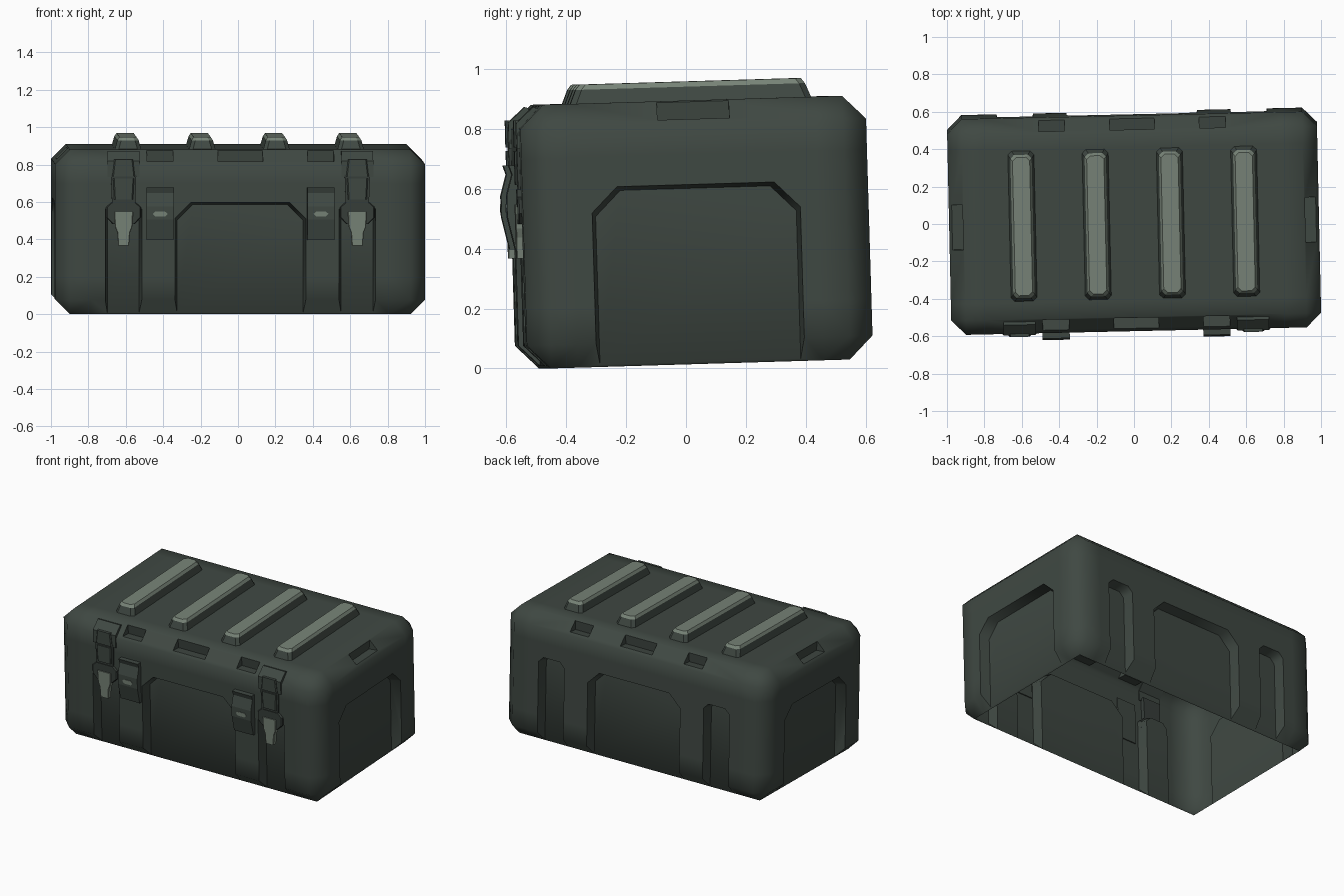
import bpy, bmesh, math
from mathutils import Matrix, Vector

if "Cube" in bpy.data.objects:
    bpy.data.objects.remove(bpy.data.objects["Cube"])

# Half length, half width, height and edge chamfer of the case
HL, HW, H, CH = 0.989, 0.577, 0.88, 0.078
# The whole case leans slightly and is turned slightly
PLACE = (Matrix.Translation((0, 0.028, 0.015)) @ Matrix.Rotation(0.022, 4, 'Z')
         @ Matrix.Rotation(0.030, 4, 'X'))


def material(name, rgb):
    m = bpy.data.materials.new(name)
    m.diffuse_color = (*rgb, 1)
    m.use_nodes = True
    m.node_tree.nodes["Principled BSDF"].inputs["Base Color"].default_value = m.diffuse_color
    return m


GREEN = material("dark_green", (0.050, 0.065, 0.055))
PALE = material("worn_pale_green", (0.185, 0.228, 0.185))
DARK = material("latch_dark", (0.038, 0.048, 0.042))


def loft(bm, rings):
    """Skin a closed solid through rings of equal point count."""
    vs = [[bm.verts.new(p) for p in r] for r in rings]
    n = len(vs[0])
    faces = [bm.faces.new(vs[0]), bm.faces.new(vs[-1])]
    for a, b in zip(vs, vs[1:]):
        for i in range(n):
            j = (i + 1) % n
            faces.append(bm.faces.new((a[i], a[j], b[j], b[i])))
    bmesh.ops.recalc_face_normals(bm, faces=faces)


def finish(bm, name, mats):
    me = bpy.data.meshes.new(name)
    bm.to_mesh(me)
    bm.free()
    for m in mats:
        me.materials.append(m)
    ob = bpy.data.objects.new(name, me)
    bpy.context.collection.objects.link(ob)
    ob.matrix_world = PLACE
    return ob


def side_prism(name, x0, hw, profile, mat):
    """Extrude a (y, z) profile along x."""
    bm = bmesh.new()
    loft(bm, [[(x0 + s * hw, y, z) for y, z in profile] for s in (-1, 1)])
    return finish(bm, name, [mat])


def front_prism(name, x0, outline, y_back, y_front, mat, rim=0.0):
    """Extrude a mirrored (half width, z) outline toward the front."""
    def ring(y, k):
        half = [(max(w - k, 0.005), z) for w, z in outline]
        return ([(x0 + w, y, z) for w, z in half]
                + [(x0 - w, y, z) for w, z in reversed(half)])
    bm = bmesh.new()
    loft(bm, [ring(y_back, 0), ring(y_front + rim, 0), ring(y_front, rim)])
    return finish(bm, name, [mat])


# Cutters: u runs along a wall, d is the distance out from the centre
def wall_point(angle, u, d, z):
    return Matrix.Rotation(angle, 3, 'Z') @ Vector((u, -d, z))


def recess(bm, angle, D, u0, hw, top, c):
    def ring(d, w, t):
        pts = [(-w, -0.05), (w, -0.05), (w, t - c), (w - c, t), (c - w, t), (-w, t - c)]
        return [wall_point(angle, u0 + u, d, z) for u, z in pts]
    loft(bm, [ring(D + 0.03, hw + 0.005, top + 0.005),
              ring(D - 0.07, hw - 0.013, top - 0.013)])


def notch(bm, angle, D, u0, hw):
    prof = [(D + 0.03, 0.822), (D - 0.08, 0.812), (D - 0.07, 0.91), (D + 0.03, 0.91)]
    loft(bm, [[wall_point(angle, u0 + s * hw, d, z) for d, z in prof] for s in (-1, 1)])


# Case body: chamfered box, split so that shading stays near the edges
bm = bmesh.new()
bmesh.ops.create_cube(bm, size=1)
for v in bm.verts:
    v.co = (v.co.x * 2 * HL, v.co.y * 2 * HW, (v.co.z + 0.5) * H)
bmesh.ops.bevel(bm, geom=bm.edges[:], offset=CH, offset_type='OFFSET',
                segments=1, affect='EDGES', profile=0.5)
for co, no in (((0.8, 0, 0), (1, 0, 0)), ((-0.8, 0, 0), (1, 0, 0)),
               ((0, 0.41, 0), (0, 1, 0)), ((0, -0.41, 0), (0, 1, 0)),
               ((0, 0, 0.7), (0, 0, 1)), ((0, 0, 0.2), (0, 0, 1))):
    bmesh.ops.bisect_plane(bm, geom=bm.verts[:] + bm.edges[:] + bm.faces[:],
                           plane_co=co, plane_no=no)
body = finish(bm, "case_body", [GREEN])

# Wall recesses and the small notches in the upper chamfer
bm = bmesh.new()
for angle in (0, math.pi):
    recess(bm, angle, HW, 0, 0.35, 0.60, 0.085)
    notch(bm, angle, HW, 0, 0.12)
    for s in (-1, 1):
        recess(bm, angle, HW, s * 0.625, 0.098, 0.60, 0.035)
        notch(bm, angle, HW, s * 0.43, 0.07)
for angle in (math.pi / 2, -math.pi / 2):
    recess(bm, angle, HL, 0, 0.348, 0.60, 0.085)
    notch(bm, angle, HL, 0, 0.12)
cutter = finish(bm, "recess_cutter", [])
cutter.hide_render = True
mod = body.modifiers.new("recesses", 'BOOLEAN')
mod.operation, mod.solver, mod.object = 'DIFFERENCE', 'EXACT', cutter
bpy.context.view_layer.update()
dg = bpy.context.evaluated_depsgraph_get()
cut = bpy.data.meshes.new_from_object(body.evaluated_get(dg))
body.modifiers.clear()
bpy.data.objects.remove(cutter)

# The underside is open
bm = bmesh.new()
bm.from_mesh(cut)
bmesh.ops.delete(bm, geom=[f for f in bm.faces if all(abs(v.co.z) < 1e-3 for v in f.verts)],
                 context='FACES')
for f in bm.faces:
    f.material_index = 0
bm.to_mesh(cut)
bm.free()
cut.materials.clear()
cut.materials.append(GREEN)
cut.shade_smooth()
cut.set_sharp_from_angle(angle=math.radians(47))
body.data = cut

# Lid ribs with pale worn tops
for i, x in enumerate((-0.597, -0.2, 0.197, 0.594)):
    def rib_ring(w, l, z, c=0.02):
        q = [(w, l - c), (w - c, l), (c - w, l), (-w, l - c),
             (-w, c - l), (c - w, -l), (w - c, -l), (w, c - l)]
        return [(x + a, b, z) for a, b in q]
    bm = bmesh.new()
    loft(bm, [rib_ring(0.072, 0.405, 0.872), rib_ring(0.057, 0.383, 0.926),
              rib_ring(0.046, 0.37, 0.943)])
    for f in bm.faces:
        f.material_index = int(f.calc_center_median().z > 0.928)
    finish(bm, f"lid_rib_{i + 1}", [GREEN, PALE])

# Front fittings, mirrored left and right
for s, side in ((-1, "left"), (1, "right")):
    # Curved pad plate with a small worn patch
    x = s * 0.43
    side_prism(f"pad_plate_{side}", x, 0.073,
               [(-0.57, 0.68), (-0.610, 0.68), (-0.600, 0.65), (-0.620, 0.58),
                (-0.620, 0.51), (-0.596, 0.40), (-0.57, 0.40)], GREEN)
    front_prism(f"pad_patch_{side}", x, [(0.025, 0.553), (0.04, 0.54), (0.025, 0.525)],
                -0.616, -0.623, PALE)
    # Latch housing following the chamfer, then its two stepped covers
    x = s * 0.625
    side_prism(f"latch_housing_{side}", x, 0.085,
               [(-0.512, 0.868), (-0.528, 0.873), (-0.585, 0.822), (-0.585, 0.735),
                (-0.57, 0.735), (-0.57, 0.80)], GREEN)
    front_prism(f"latch_neck_{side}", x, [(0.068, 0.75), (0.062, 0.585)],
                -0.55, -0.586, DARK)
    front_prism(f"latch_cover_{side}", x, [(0.05, 0.83), (0.06, 0.74)],
                -0.57, -0.594, GREEN, 0.006)
    front_prism(f"latch_arm_{side}", x, [(0.056, 0.728), (0.05, 0.615)],
                -0.57, -0.594, GREEN, 0.006)
    # Pull loop and hanging pale tongue
    front_prism(f"latch_loop_{side}", x,
                [(0.065, 0.60), (0.093, 0.575), (0.093, 0.52), (0.06, 0.485)],
                -0.55, -0.590, DARK, 0.006)
    front_prism(f"latch_tongue_{side}", x,
                [(0.05, 0.55), (0.046, 0.47), (0.034, 0.44), (0.029, 0.37)],
                -0.565, -0.597, PALE, 0.003)
